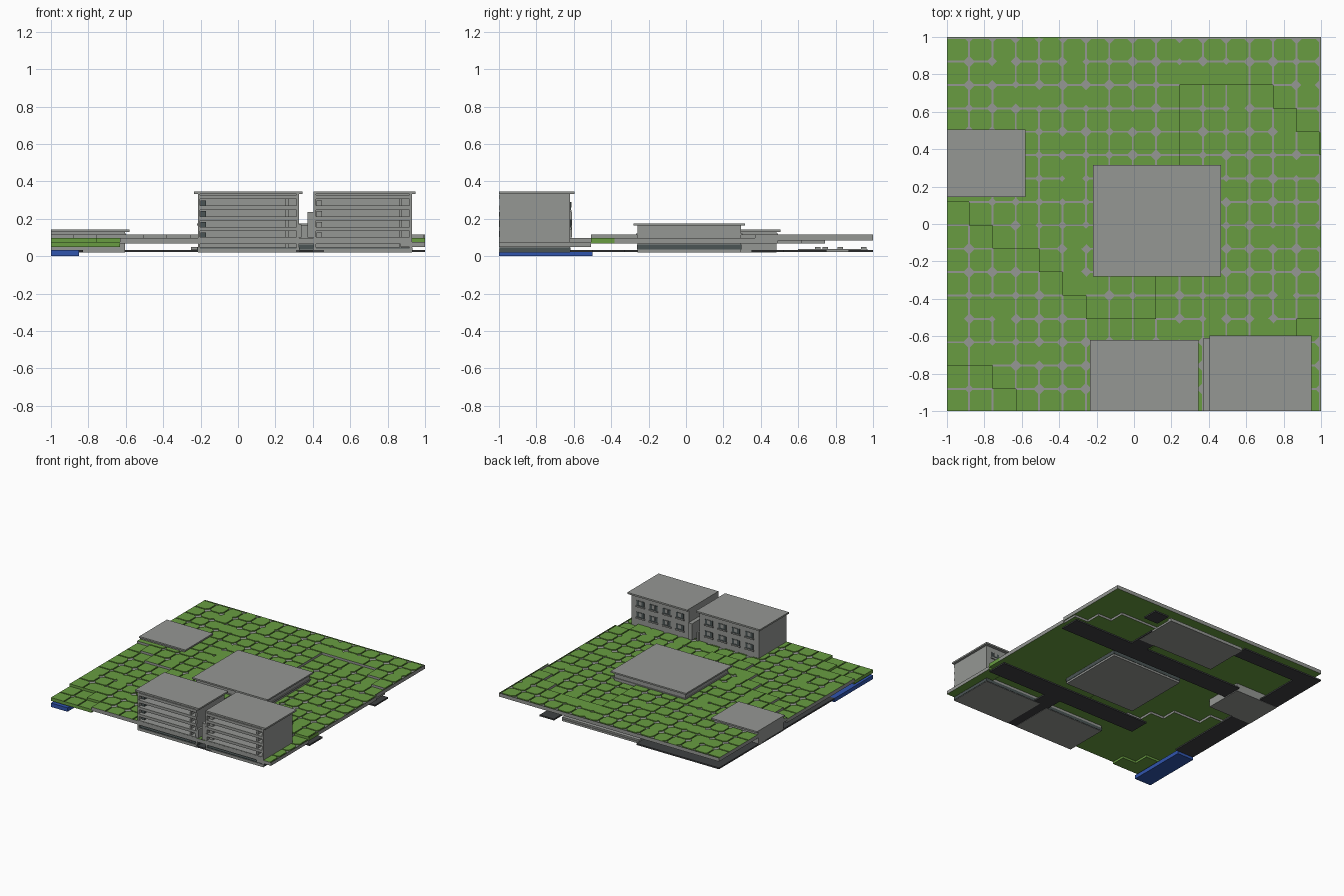
import bpy, bmesh, random

random.seed(4)
cube = bpy.data.objects.get("Cube")
if cube:
    bpy.data.objects.remove(cube)


def material(name, r, g, b):
    m = bpy.data.materials.new(name)
    m.use_nodes = True
    m.diffuse_color = (r, g, b, 1)
    m.node_tree.nodes["Principled BSDF"].inputs["Base Color"].default_value = (r, g, b, 1)
    return m


GREY = material("concrete grey", 0.3, 0.31, 0.295)
GREEN = material("grass green", 0.14, 0.335, 0.053)
ROAD = material("asphalt", 0.05, 0.053, 0.055)
BLUE = material("water blue", 0.03, 0.09, 0.42)
GLASS = material("dark window", 0.07, 0.09, 0.09)


def finish(name, bm, *mats):
    mesh = bpy.data.meshes.new(name)
    bm.to_mesh(mesh)
    bm.free()
    for m in mats:
        mesh.materials.append(m)
    ob = bpy.data.objects.new(name, mesh)
    bpy.context.collection.objects.link(ob)


def add_box(bm, x0, x1, y0, y1, z0, z1):
    for v in bmesh.ops.create_cube(bm, size=1)["verts"]:
        v.co = (x0 if v.co.x < 0 else x1, y0 if v.co.y < 0 else y1, z0 if v.co.z < 0 else z1)


def boxes(name, mat, *specs):
    bm = bmesh.new()
    for s in specs:
        add_box(bm, *s)
    finish(name, bm, mat)


# Terraced ground: square cells on three levels
N = 17
STEP = 0.125
line = [-1] + [-0.882 + STEP * k for k in range(N - 1)] + [1]
high_from = [9, 8, 7, 7, 6, 5, 4, 4, 4, 9, 14, 14, 14, 14, 13, 12, 11]
low_below = {0: 2, 1: 2, 2: 1, 15: 4, 16: 4}
TOP = (0.077, 0.097, 0.115)
BOTTOM = (0.05, 0.067, 0.085)
SIDES = [(0, -1), (1, 0), (0, 1), (-1, 0)]
GAP, DEPTH = 0.005, 0.008


def level(i, j):
    if not (0 <= i < N and 0 <= j < N):
        return None
    if j >= high_from[i]:
        return 2
    return 0 if j < low_below.get(i, 0) else 1


def wall_is_green(i, j, side, lv, other):
    if i < 4 and 0 in (lv, other):
        return True
    facing_front = side in (0, 2) and {lv, other} == {0, 1}
    return facing_front or (i == N - 1 and j == 4 and side == 1)


# Seams run between equal cells; their crossings widen into diamonds
seam = {}
for i in range(N):
    for j in range(N):
        for di, dj in ((1, 0), (0, 1)):
            open_seam = level(i, j) == level(i + di, j + dj) and random.random() < 0.9
            seam[(i, j), (i + di, j + dj)] = open_seam
            seam[(i + di, j + dj), (i, j)] = open_seam
chamfer = {}
for i in range(1, N):
    for j in range(1, N):
        same = len({level(i - a, j - b) for a in (0, 1) for b in (0, 1)}) == 1
        chamfer[i, j] = random.choice((0.014, 0.022, 0.022)) if same else 0


def quad(bm, pts, mat):
    bm.faces.new([bm.verts.new(p) for p in pts]).material_index = mat


ground = bmesh.new()
for i in range(N):
    for j in range(N):
        lv = level(i, j)
        t, b = TOP[lv], BOTTOM[lv]
        ring = [(line[i], line[j]), (line[i + 1], line[j]),
                (line[i + 1], line[j + 1]), (line[i], line[j + 1])]
        # Grey bed, green underside and outer walls
        quad(ground, [(x, y, t - DEPTH) for x, y in ring], 1)
        quad(ground, [(x, y, b) for x, y in reversed(ring)], 0)
        for k, (di, dj) in enumerate(SIDES):
            other = level(i + di, j + dj)
            if other != lv:
                (ax, ay), (bx, by) = ring[k], ring[(k + 1) % 4]
                mat = 0 if wall_is_green(i, j, k, lv, other) else 1
                quad(ground, [(ax, ay, b), (bx, by, b), (bx, by, t), (ax, ay, t)], mat)
        # Grass tile, inset along seams and clipped at crossings
        s, e, n, w = [GAP if seam.get(((i, j), (i + di, j + dj))) else 0 for di, dj in SIDES]
        x0, x1, y0, y1 = ring[0][0] + w, ring[1][0] - e, ring[0][1] + s, ring[2][1] - n
        limit = 0.45 * min(x1 - x0, y1 - y0)
        c = [max(0, min(limit, chamfer.get(p, 0)))
             for p in ((i, j), (i + 1, j), (i + 1, j + 1), (i, j + 1))]
        path = [(x0, y0 + c[0]), (x0 + c[0], y0), (x1 - c[1], y0), (x1, y0 + c[1]),
                (x1, y1 - c[2]), (x1 - c[2], y1), (x0 + c[3], y1), (x0, y1 - c[3])]
        path = [p for k, p in enumerate(path) if p != path[k - 1]]
        quad(ground, [(x, y, t) for x, y in path], 0)
        for k, (bx, by) in enumerate(path):
            ax, ay = path[k - 1]
            on_border = (ax == bx and ax in line) or (ay == by and ay in line)
            if not on_border:
                quad(ground, [(ax, ay, t - DEPTH), (bx, by, t - DEPTH), (bx, by, t), (ax, ay, t)], 0)
finish("terraced_ground", ground, GREEN, GREY)

# Water and the roads running below the ground
boxes("water", BLUE, (-1, -0.85, -1, -0.5, 0, 0.032))
ROAD_Z = (0.022, 0.034)
boxes("roads", ROAD,
      (-0.6, 1, 0.35, 0.52, *ROAD_Z),
      (-0.4, 1, -0.5, -0.33, *ROAD_Z),
      (-1, -0.25, 0.87, 1, *ROAD_Z),
      (-1, -0.83, -0.5, 1, *ROAD_Z),
      (0.31, 0.46, -1, -0.33, *ROAD_Z),
      (0.31, 0.46, 0.35, 0.75, *ROAD_Z),
      (0.5, 0.63, 0.87, 1, *ROAD_Z))
boxes("lower_platform", GREY, (-0.25, 0.45, 0.6, 0.97, 0.021, 0.037),
      (-0.25, 0.45, 0.935, 0.965, 0.037, 0.05),
      *[(x, x + 0.1, y, y + 0.03, 0.037, 0.05) for x in (-0.2, 0.25) for y in (0.69, 0.73, 0.81)])


# Tall blocks: open galleries in front, windows with sills at the back
def tall_block(name, x0, x1, back, roof, gallery_mat):
    z_floor = [0.02 + 0.057 * k for k in range(6)]
    parts = [(x0, x1, -0.9, back, 0.02, 0.332),
             (x0, x0 + 0.012, -0.998, -0.9, 0.02, 0.332),
             (x1 - 0.012, x1, -0.998, -0.9, 0.02, 0.332)]
    parts += [(x0, x1, -1, -0.9, z, z + 0.022) for z in z_floor]
    parts.append((x0, x1, -0.999, -0.9, 0.064, 0.103))
    parts += [(x1 - 0.07, x1 - 0.055, -0.99, -0.9, z, z + 0.057) for z in z_floor[:5]]
    boxes(name + "_walls", GREY, *parts)
    boxes(name + "_roof", GREY, (*roof, 0.332, 0.345))
    boxes(name + "_plinth", GLASS, (x0 - 0.003, x1 + 0.003, -0.995, back + 0.003, 0.023, 0.047))
    boxes(name + "_gallery_windows", gallery_mat,
          *[(x0 + 0.015, x0 + 0.045, -0.97, -0.9, z + 0.022, z + 0.05) for z in z_floor[1:5]])
    panes, sills = [], []
    for k in range(4):
        cx = x0 + (x1 - x0) * (k + 0.7) / 4.4
        for z in (0.15, 0.245):
            panes.append((cx - 0.035, cx + 0.035, back, back + 0.004, z, z + 0.045))
            sills.append((cx - 0.04, cx + 0.04, back, back + 0.009, z - 0.008, z + 0.003))
            sills.append((cx - 0.012, cx + 0.012, back, back + 0.007, z + 0.015, z + 0.045))
    boxes(name + "_back_windows", GLASS, *panes)
    boxes(name + "_window_sills", GREY, *sills)


tall_block("west_block", -0.215, 0.325, -0.64, (-0.235, 0.345, -1, -0.62), GLASS)
tall_block("east_block", 0.405, 0.93, -0.62, (0.405, 0.95, -1, -0.595), GREY)
boxes("block_annexes", GREY, (0.325, 0.34, -1, -0.62, 0.1, 0.17),
      (0.372, 0.405, -1, -0.61, 0.1, 0.235))


# Low pavilions: walls with a thin ledge under a flat overhanging roof
def pavilion(name, x0, x1, y0, y1, roof, z0, z1):
    boxes(name + "_walls", GREY, (x0, x1, y0, y1, 0.02, z0))
    boxes(name + "_roof", GREY, (*roof, z0, z1))
    e = 0.006
    boxes(name + "_ledge", GREY, (max(x0 - e, -1), x1 + e, y0 - e, y1 + e, 0.112, 0.122))


pavilion("centre_pavilion", -0.2, 0.445, -0.26, 0.295, (-0.22, 0.465, -0.28, 0.315), 0.163, 0.175)
pavilion("side_pavilion", -1, -0.605, 0.165, 0.485, (-1, -0.58, 0.145, 0.505), 0.13, 0.142)
boxes("centre_glazed_base", GLASS, (-0.203, 0.448, -0.263, 0.298, 0.036, 0.062))
